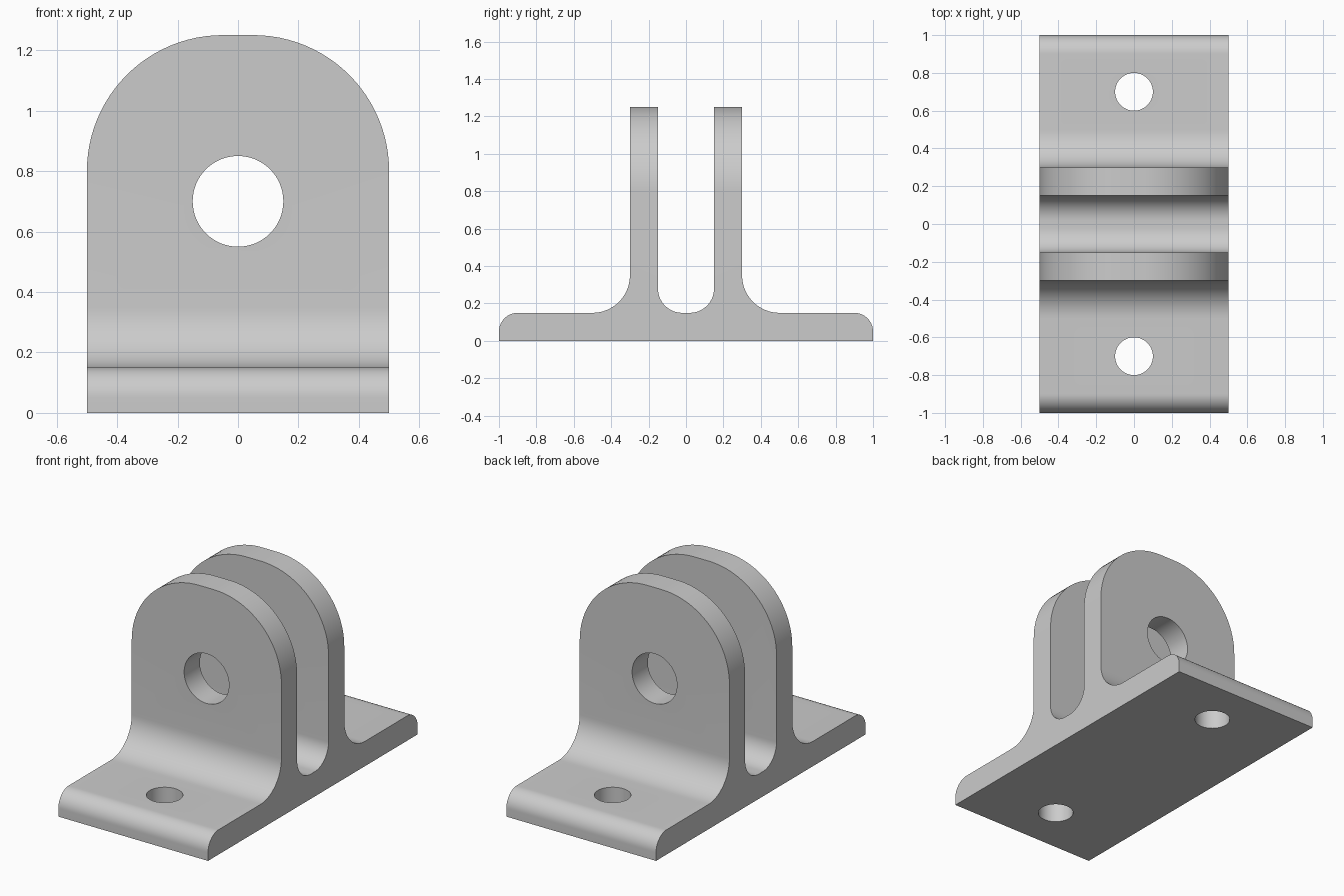
import bpy, bmesh
from math import sin, cos, radians
from mathutils import Vector

cube = bpy.data.objects.get("Cube")
if cube:
    bpy.data.objects.remove(cube)

grey = bpy.data.materials.new("plain grey")
grey.use_nodes = True
colour = (0.6, 0.6, 0.6, 1)
grey.diffuse_color = colour
grey.node_tree.nodes["Principled BSDF"].inputs["Base Color"].default_value = colour


def arc(u, v, r, start, end, steps=16):
    """Points on an arc, angles in degrees."""
    angles = [radians(start + (end - start) * i / steps) for i in range(steps + 1)]
    return [(u + r * cos(a), v + r * sin(a)) for a in angles]


def prism(name, outline, axis, half):
    """Extrude a closed outline both ways along x, y or z."""
    def place(u, v, d):
        return {"x": (d, u, v), "y": (u, d, v), "z": (u, v, d)}[axis]
    bm = bmesh.new()
    face = bm.faces.new([bm.verts.new(place(u, v, -half)) for u, v in outline])
    moved = bmesh.ops.extrude_face_region(bm, geom=[face])["geom"]
    bmesh.ops.translate(bm, vec=Vector(place(0, 0, 2 * half)),
                        verts=[g for g in moved if isinstance(g, bmesh.types.BMVert)])
    bmesh.ops.recalc_face_normals(bm, faces=bm.faces)
    mesh = bpy.data.meshes.new(name)
    bm.to_mesh(mesh)
    bm.free()
    mesh.materials.append(grey)
    obj = bpy.data.objects.new(name, mesh)
    bpy.context.collection.objects.link(obj)
    return obj


# Side profile: base with rounded ends, two lugs with filleted roots
half_profile = ([(1.0, 0.0)] + arc(0.9, 0.05, 0.1, 0, 90)
                + arc(0.5, 0.35, 0.2, 270, 180)
                + [(0.3, 1.25), (0.15, 1.25)]
                + arc(0.02, 0.28, 0.13, 0, -90))
profile = half_profile + [(-y, z) for y, z in reversed(half_profile)]
bracket = prism("clevis_bracket", profile, "x", 0.6)

# Front outline rounds off the lug tops
outline = ([(-0.5, -0.1), (0.5, -0.1)] + arc(0.05, 0.8, 0.45, 0, 90, 24)
           + arc(-0.05, 0.8, 0.45, 90, 180, 24))
cutters = [(prism("front_outline", outline, "y", 1.1), "INTERSECT")]

# Pin hole through the lugs and two bolt holes through the base
pin = arc(0, 0.7, 0.15, 0, 360, 64)[:-1]
cutters.append((prism("pin_hole", pin, "y", 0.5), "DIFFERENCE"))
for y in (-0.7, 0.7):
    bolt = arc(0, y, 0.1, 0, 360, 64)[:-1]
    cutters.append((prism("bolt_hole", bolt, "z", 0.4), "DIFFERENCE"))

bpy.ops.object.select_all(action="DESELECT")
bpy.context.view_layer.objects.active = bracket
bracket.select_set(True)
for cutter, operation in cutters:
    cutter.hide_render = True
    mod = bracket.modifiers.new(cutter.name, "BOOLEAN")
    mod.operation = operation
    mod.solver = "EXACT"
    mod.object = cutter
    bpy.ops.object.modifier_apply(modifier=mod.name)
    bpy.data.objects.remove(cutter)

bpy.ops.object.shade_smooth_by_angle(angle=radians(30))
